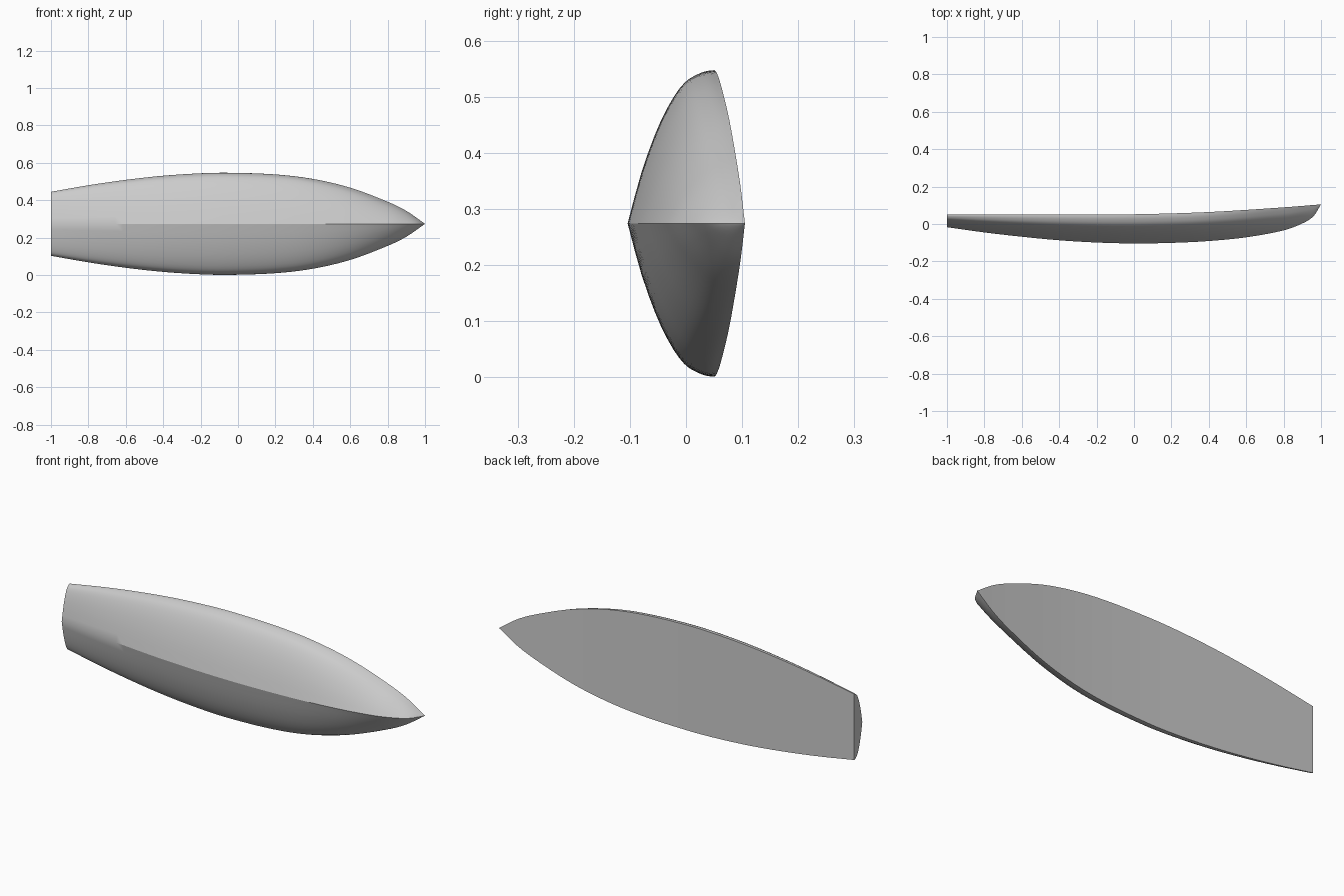
import bpy
import bmesh
import math

if "Cube" in bpy.data.objects:
    bpy.data.objects.remove(bpy.data.objects["Cube"], do_unlink=True)

STATIONS = 72
RIBS = 20
CENTRE_Z = 0.274

# Design curves as (position along hull, value)
BEAM = [(-1, .171), (-.8, .206), (-.6, .235), (-.4, .257), (-.2, .27), (-.05, .273),
        (.2, .264), (.4, .24), (.6, .193), (.8, .118), (.9, .069), (1, 0)]
SHEER = [(-1, .05), (-.4, .05), (0, .052), (.4, .064), (.8, .089), (1, .105)]
KEEL = [(-1, -.017), (-.8, -.045), (-.6, -.068), (-.4, -.087), (-.2, -.099), (0, -.104),
        (.2, -.101), (.4, -.091), (.6, -.071), (.8, -.034), (.9, .003), (.96, .042), (1, .105)]
# Section fullness: depth fraction against width fraction
SECTION = [(0, 1), (.1, .993), (.2, .972), (.335, .925), (.48, .82), (.66, .62), (.85, .32), (1, 0)]


def curve(points, x):
    """Smooth cubic interpolation through the points."""
    n = len(points)

    def slope(i):
        a, b = points[max(i - 1, 0)], points[min(i + 1, n - 1)]
        return (b[1] - a[1]) / (b[0] - a[0])

    i = next((k for k in range(n - 1) if x <= points[k + 1][0]), n - 2)
    (xa, ya), (xb, yb) = points[i], points[i + 1]
    h = xb - xa
    t = (x - xa) / h
    return (ya * (2 * t**3 - 3 * t**2 + 1) + yb * (3 * t**2 - 2 * t**3)
            + h * (slope(i) * (t**3 - 2 * t**2 + t) + slope(i + 1) * (t**3 - t**2)))


def section(x):
    """Points of one rib, from upper sheer round the keel to lower sheer."""
    beam, sheer, keel = curve(BEAM, x), curve(SHEER, x), curve(KEEL, x)
    vee = 0.5 * max(0, (x - .3) / .7) ** 1.5
    half = []
    for j in range(RIBS + 1):
        a = math.pi / 2 * j / RIBS
        t = 1 - math.cos(a) if j < RIBS else 1
        w = curve(SECTION, t) * (1 - vee) + (1 - t) * vee
        half.append((sheer + (keel - sheer) * t, beam * w))
    upper = [(x, y, CENTRE_Z + w) for y, w in half]
    lower = [(x, y, CENTRE_Z - w) for y, w in reversed(half[:-1])]
    return upper + lower


def make_object(name, bm, mat):
    bmesh.ops.remove_doubles(bm, verts=bm.verts, dist=0.00005)
    bmesh.ops.recalc_face_normals(bm, faces=bm.faces)
    mesh = bpy.data.meshes.new(name)
    bm.to_mesh(mesh)
    bm.free()
    mesh.materials.append(mat)
    obj = bpy.data.objects.new(name, mesh)
    bpy.context.collection.objects.link(obj)
    bpy.ops.object.select_all(action='DESELECT')
    obj.select_set(True)
    bpy.context.view_layer.objects.active = obj
    bpy.ops.object.shade_smooth_by_angle(angle=math.radians(25))
    return obj


grey = bpy.data.materials.new("hull grey")
grey.use_nodes = True
grey.diffuse_color = (.6, .6, .6, 1)
grey.node_tree.nodes["Principled BSDF"].inputs["Base Color"].default_value = (.6, .6, .6, 1)

# Closed hull: lofted shell, flat deck strips and transom, stations closer at the bow
bm = bmesh.new()
rows = []
for i in range(STATIONS):
    x = 1 - 2 * (1 - i / STATIONS) ** 1.6
    rows.append([bm.verts.new(p) for p in section(x)])
for a, b in zip(rows, rows[1:]):
    for j in range(len(a) - 1):
        bm.faces.new((a[j], a[j + 1], b[j + 1], b[j]))
    bm.faces.new((a[-1], a[0], b[0], b[-1]))
bm.faces.new(rows[0])

# Stem tip
tip = bm.verts.new((1, curve(SHEER, 1), CENTRE_Z))
last = rows[-1]
for j in range(len(last)):
    bm.faces.new((last[j], last[(j + 1) % len(last)], tip))
make_object("boat_hull", bm, grey)
